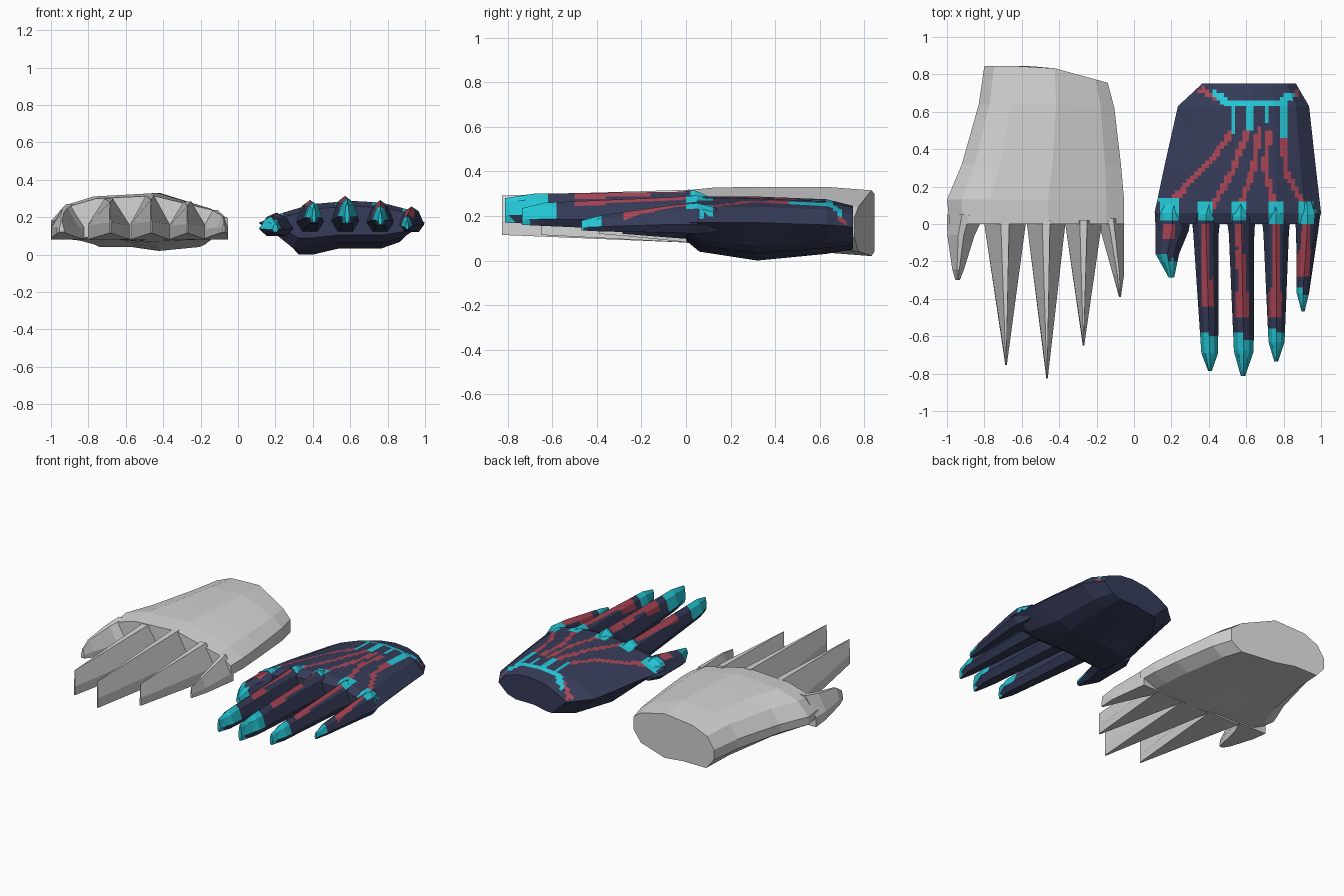
import bpy, bmesh
from mathutils import Vector

if "Cube" in bpy.data.objects:
    bpy.data.objects.remove(bpy.data.objects["Cube"])


def material(name, rgb):
    m = bpy.data.materials.new(name)
    m.diffuse_color = (*rgb, 1)
    m.use_nodes = True
    m.node_tree.nodes["Principled BSDF"].inputs["Base Color"].default_value = m.diffuse_color
    return m


GREY = material("pale grey", (0.66, 0.66, 0.66))
NAVY = material("navy", (0.037, 0.045, 0.100))
RED = material("vein red", (0.40, 0.060, 0.090))
CYAN = material("cyan", (0.018, 0.58, 0.68))


def loft(name, rings, mats, paint=None):
    """Skin a list of equal rings, cap both ends, optionally paint by rule."""
    bm = bmesh.new()
    vs = [[bm.verts.new(p) for p in r] for r in rings]
    n = len(vs[0])
    for a, b in zip(vs, vs[1:]):
        for i in range(n):
            j = (i + 1) % n
            bm.faces.new((a[i], a[j], b[j], b[i]))
    bm.faces.new(vs[0])
    bm.faces.new(vs[-1][::-1])
    bmesh.ops.recalc_face_normals(bm, faces=bm.faces)
    if paint:
        # fine grid cuts so the markings follow small square cells
        step = 0.02
        for axis in (0, 1):
            lo = min(v.co[axis] for v in bm.verts)
            hi = max(v.co[axis] for v in bm.verts)
            no = Vector((axis == 0, axis == 1, 0))
            for k in range(int(lo / step) - 1, int(hi / step) + 2):
                if lo + 0.002 < k * step < hi - 0.002:
                    bmesh.ops.bisect_plane(
                        bm, geom=bm.verts[:] + bm.edges[:] + bm.faces[:],
                        plane_co=no * (k * step), plane_no=no, dist=1e-5)
        bm.normal_update()
        for f in bm.faces:
            f.material_index = paint(f.calc_center_median(), f.normal)
    me = bpy.data.meshes.new(name)
    bm.to_mesh(me)
    bm.free()
    for m in mats:
        me.materials.append(m)
    ob = bpy.data.objects.new(name, me)
    bpy.context.collection.objects.link(ob)
    return ob


def palm_rings(profile, sections):
    """sections: y, left x, right x, bottom z, middle z, top z, skew of right side"""
    return [[(xl + (xr - xl) * u, y - skew * max(0, u - 0.5) * 2,
              zm + v * ((zt - zm) if v > 0 else (zm - zb))) for u, v in profile]
            for y, xl, xr, zb, zm, zt, skew in sections]


def finger_rings(profile, sections):
    """sections: y, centre x, half width, bottom z, top z"""
    return [[(c + u * w, y, zb + v * (zt - zb)) for u, v in profile]
            for y, c, w, zb, zt in sections]


# ---------- plain grey glove ----------
grey_profile = [(0, -.35), (0, .12), (.08, .62), (.24, .9), (.57, 1), (.9, .52),
                (1, .2), (1, -.4), (.9, -.85), (.57, -1), (.35, -.85), (.09, -.85)]
loft("grey_palm", palm_rings(grey_profile, [
    (.845, -.80, -.14, .02, .16, .315, .09),
    (.64, -.83, -.105, .035, .16, .33, .02),
    (.32, -.92, -.07, .06, .16, .33, 0),
    (.13, -1.0, -.053, .07, .16, .328, 0),
    (.0, -.985, -.053, .08, .16, .315, 0)]), [GREY])

blade = [(-.2, 1), (.2, 1), (1, .35), (1, 0), (-1, 0), (-1, .35)]
grey_fingers = {
    "index": [(.03, -.69, .115, .08, .30), (-.755, -.684, .004, .115, .28)],
    "middle": [(.02, -.47, .105, .08, .318), (-.825, -.465, .004, .115, .292)],
    "ring": [(.02, -.27, .10, .08, .285), (-.65, -.27, .004, .115, .26)],
    "little": [(.03, -.125, .072, .08, .24), (-.27, -.083, .03, .11, .21),
               (-.39, -.075, .005, .12, .19)],
    "thumb": [(.05, -.90, .10, .08, .27), (-.06, -.925, .073, .09, .25),
              (-.24, -.94, .032, .11, .22), (-.30, -.943, .012, .12, .18)],
}
for part, secs in grey_fingers.items():
    loft("grey_" + part, finger_rings(blade, secs), [GREY])


# ---------- dark glove with markings ----------
def near(p, path, w):
    """True when p lies within w of the polyline in plan."""
    q = Vector((p.x, p.y))
    for a, b in zip(path, path[1:]):
        a, b = Vector(a), Vector(b)
        d = b - a
        t = max(0, min(1, (q - a).dot(d) / d.length_squared))
        if (q - a - d * t).length < w:
            return True
    return False


veins = [
    [(.53, .50), (.40, .33), (.22, .14)],
    [(.61, .50), (.52, .27), (.42, .10)],
    [(.67, .50), (.64, .30), (.57, .10)],
    [(.72, .48), (.70, .30), (.75, .10)],
    [(.80, .48), (.81, .28), (.91, .10)],
    [(.36, .72), (.43, .68)], [(.87, .70), (.80, .66)],
]
wrist = [
    [(.43, .70), (.50, .645), (.78, .645), (.84, .69)],
    [(.53, .64), (.53, .49)], [(.62, .64), (.62, .52)],
    [(.71, .64), (.71, .55)], [(.80, .64), (.80, .48)],
]
knuckles = [(.19, .08, .06), (.385, .07, .04), (.565, .065, .04),
            (.76, .06, .04), (.925, .06, .045)]


def markings(p, n):
    if n.z < .1 or p.z < .16:
        return 0
    if any(abs(p.x - x) < r and abs(p.y - y) < .052 for x, y, r in knuckles):
        return 2
    if any(near(p, w, .019) for w in wrist):
        return 2
    if any(near(p, v, .016) for v in veins):
        return 1
    return 0


dark_profile = [(0, 0), (.13, .42), (.32, .85), (.55, 1), (.74, .92), (.9, .6), (1, 0),
                (.87, -.6), (.75, -.8), (.47, -.8), (.29, -1), (.20, -1), (.1, -.45)]
loft("dark_palm", palm_rings(dark_profile, [
    (.75, .364, .866, .05, .15, .245, 0),
    (.63, .235, .936, .03, .16, .275, 0),
    (.32, .165, .97, .0, .17, .287, 0),
    (.06, .11, 1.0, .04, .17, .288, 0),
    (.0, .16, .985, .09, .17, .26, 0)]), [NAVY, RED, CYAN], markings)

ridge = [(0, 1), (.55, .82), (1, .3), (.55, 0), (-.55, 0), (-1, .3), (-.55, .82)]
# name: sections, tip start y, red end y, red half width
dark_fingers = {
    "index": ([(.14, .41, .05, .13, .255), (.05, .385, .078, .12, .292),
               (-.05, .385, .068, .13, .285), (-.69, .405, .045, .165, .28),
               (-.785, .406, .01, .172, .26)], -.57, -.43),
    "middle": ([(.14, .57, .05, .13, .27), (.04, .572, .078, .12, .315),
                (-.05, .575, .068, .13, .308), (-.68, .587, .053, .165, .30),
                (-.812, .583, .012, .17, .28)], -.59, -.50),
    "ring": ([(.14, .75, .05, .13, .265), (.05, .76, .078, .12, .292),
              (-.05, .76, .068, .13, .285), (-.63, .762, .043, .155, .26),
              (-.735, .76, .01, .16, .235)], -.56, -.50),
    "little": ([(.14, .92, .04, .13, .235), (.05, .928, .068, .12, .258),
                (-.05, .925, .058, .125, .25), (-.37, .903, .033, .13, .205),
                (-.468, .904, .008, .135, .18)], -.35, -.29),
    "thumb": ([(.14, .22, .07, .11, .20), (.06, .205, .093, .10, .225),
               (-.03, .205, .09, .10, .22), (-.16, .178, .063, .11, .205),
               (-.285, .20, .015, .12, .165)], -.16, -.08),
}


def finger_paint(secs, tip, red_end):
    (y0, c0, *_), (y1, c1, *_) = secs[1], secs[-2]

    def rule(p, n):
        c = c0 + (c1 - c0) * (p.y - y0) / (y1 - y0)
        if n.z > -.3 and p.y < tip - .03 * (p.x > c):
            return 2
        if n.z < .1:
            return 0
        if p.y > .0:
            return markings(p, n)
        # stripe along the ridge, wider near its end
        half = .035 if red_end < p.y < red_end + .14 else .02
        return 1 if p.y > red_end and abs(p.x - c + .006) < half else 0
    return rule


for part, (secs, tip, red_end) in dark_fingers.items():
    loft("dark_" + part, finger_rings(ridge, secs), [NAVY, RED, CYAN],
         finger_paint(secs, tip, red_end))
